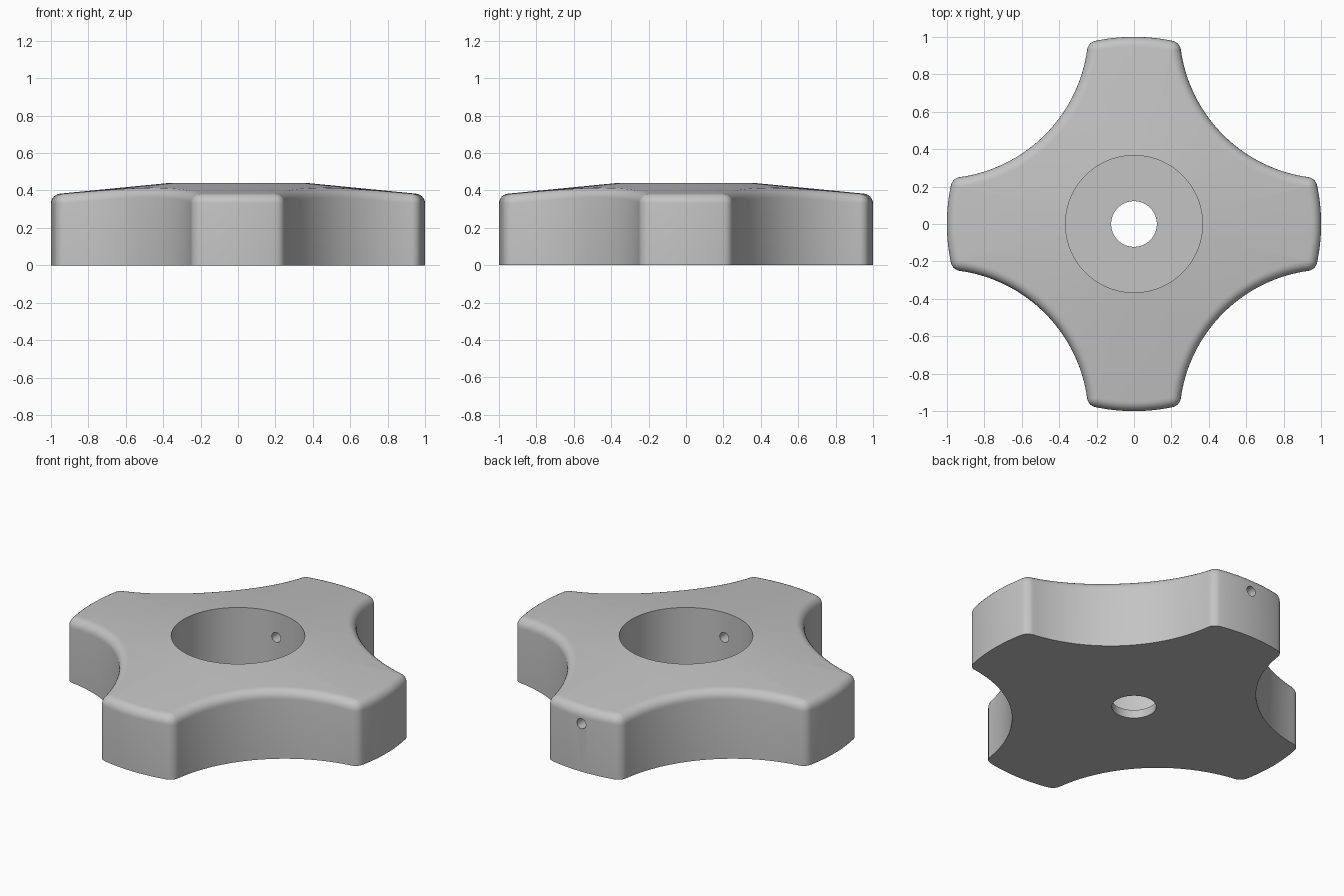
import bpy, bmesh, math
from mathutils import Vector, Matrix

cube = bpy.data.objects.get("Cube")
if cube:
    bpy.data.objects.remove(cube, do_unlink=True)

# Main dimensions
SCALLOP_C, SCALLOP_R = 1.04, 0.797   # centre on the diagonal, radius
CORNER, FILLET = 0.057, 0.054        # vertical corner and top edge rounding
BORE_R, HOLE_R = 0.366, 0.122
TOP_Z, RIM_Z, FLOOR_Z = 0.44, 0.378, 0.05
PIN_Z, PIN_R = 0.29, 0.03

grey = bpy.data.materials.new("grey metal")
grey.use_nodes = True
colour = (0.55, 0.55, 0.55, 1)
grey.diffuse_color = colour
grey.node_tree.nodes["Principled BSDF"].inputs["Base Color"].default_value = colour


def polar(angle):
    return Vector((math.cos(angle), math.sin(angle)))


def arc(centre, radius, a0, a1, steps, side=1):
    """Points and outward normals along an arc; side -1 is a hollow arc."""
    out = []
    for i in range(steps + 1):
        d = polar(a0 + (a1 - a0) * i / steps)
        out.append((centre + d * radius, d * side))
    return out


def star_outline():
    """Four-armed outline: tip arc, rounded corner, scallop, mirrored and turned."""
    c = Vector((SCALLOP_C, SCALLOP_C))
    reach, dist = 1 - CORNER, c.length
    cos_a = (reach**2 + dist**2 - (SCALLOP_R + CORNER)**2) / (2 * reach * dist)
    a = math.pi / 4 - math.acos(cos_a)
    q = polar(a) * reach
    to_c = c - q
    half = arc(Vector((0, 0)), 1, 0, a, 6)
    half += arc(q, CORNER, a, math.atan2(to_c.y, to_c.x), 8)[1:]
    half += arc(c, SCALLOP_R, math.atan2(-to_c.y, -to_c.x), -0.75 * math.pi, 22, -1)[1:]
    quarter = half + [(p.yx, n.yx) for p, n in reversed(half[1:-1])]
    turns = [Matrix.Rotation(k * math.pi / 2, 2) for k in range(4)]
    return [(turn @ p, turn @ n) for turn in turns for p, n in quarter]


def cone_z(r):
    return TOP_Z + (RIM_Z - TOP_Z) * (r - BORE_R) / (1 - BORE_R)


# Knob body: closed loop of rings from bottom hole, round the outside, into the bore
outline = star_outline()
bm = bmesh.new()
rings = []


def circle_ring(radius, z):
    rings.append([bm.verts.new((*(p.normalized() * radius), z)) for p, n in outline])


circle_ring(HOLE_R, 0)
rings.append([bm.verts.new((*p, 0)) for p, n in outline])
STEPS = 6
for k in range(STEPS + 1):
    t = math.pi / 2 * k / STEPS
    ring = []
    for p, n in outline:
        z_end = cone_z((p - n * FILLET).length)
        pos = p - n * FILLET * (1 - math.cos(t))
        ring.append(bm.verts.new((*pos, z_end - FILLET * (1 - math.sin(t)))))
    rings.append(ring)
circle_ring(BORE_R, TOP_Z)
circle_ring(BORE_R, FLOOR_Z)
circle_ring(HOLE_R, FLOOR_Z)

count = len(outline)
for r, ring in enumerate(rings):
    nxt = rings[(r + 1) % len(rings)]
    for i in range(count):
        j = (i + 1) % count
        bm.faces.new((ring[i], ring[j], nxt[j], nxt[i]))
bmesh.ops.recalc_face_normals(bm, faces=bm.faces)
mesh = bpy.data.meshes.new("knob_body")
bm.to_mesh(mesh)
bm.free()
mesh.materials.append(grey)
knob = bpy.data.objects.new("knob_body", mesh)
bpy.context.collection.objects.link(knob)

# Cross pin hole: through the back arm, and a short way into the opposite wall
y_start, y_end = 1.1, -0.5
bpy.ops.mesh.primitive_cylinder_add(
    vertices=24, radius=PIN_R, depth=y_start - y_end,
    location=(0, (y_start + y_end) / 2, PIN_Z), rotation=(math.pi / 2, 0, 0))
cutter = bpy.context.object
cutter.name = "pin_hole_cutter"
cutter.hide_render = True
cutter.data.materials.append(grey)

bpy.ops.object.select_all(action='DESELECT')
knob.select_set(True)
bpy.context.view_layer.objects.active = knob
cut = knob.modifiers.new("pin_hole", 'BOOLEAN')
cut.operation, cut.solver, cut.object = 'DIFFERENCE', 'EXACT', cutter
bpy.ops.object.modifier_apply(modifier=cut.name)
bpy.data.objects.remove(cutter, do_unlink=True)
bpy.ops.object.shade_smooth_by_angle(angle=math.radians(30))
